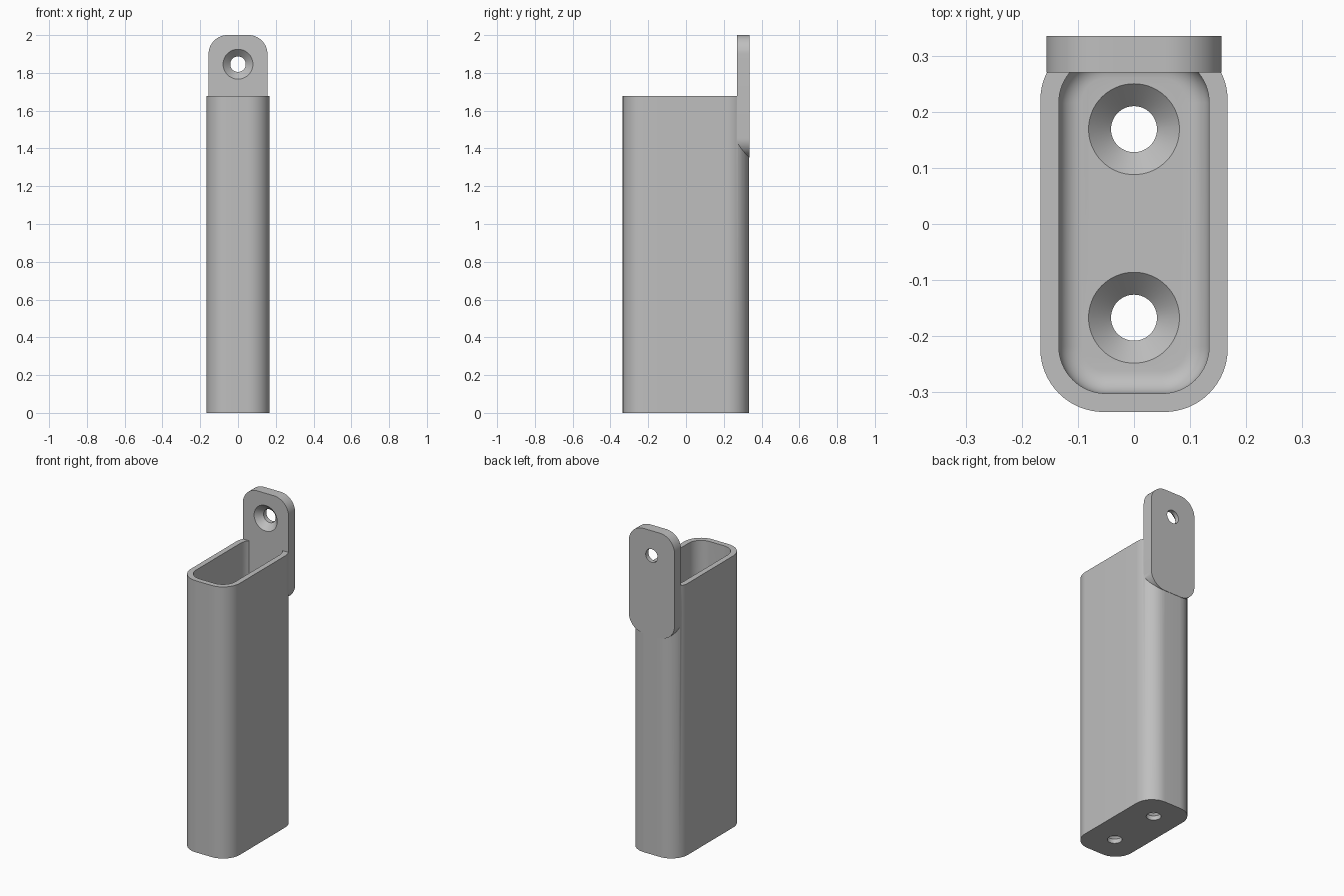
import bpy, bmesh
from math import cos, sin, pi
from mathutils import Matrix

if "Cube" in bpy.data.objects:
    bpy.data.objects.remove(bpy.data.objects["Cube"], do_unlink=True)

grey = bpy.data.materials.new("plain grey")
grey.use_nodes = True
grey.diffuse_color = (0.52, 0.52, 0.52, 1)
grey.node_tree.nodes["Principled BSDF"].inputs["Base Color"].default_value = grey.diffuse_color

STEPS = 16      # segments per rounded corner
WALL = 0.033
FLOOR = 0.067
BODY_Y = -0.001


def rounded(hx, hy, r, z):
    """Rounded rectangle loop at height z."""
    pts = []
    for q, (sx, sy) in enumerate(((1, 1), (-1, 1), (-1, -1), (1, -1))):
        for i in range(STEPS + 1):
            a = (q + i / STEPS) * pi / 2
            pts.append((sx * (hx - r) + r * cos(a), sy * (hy - r) + r * sin(a), z))
    return pts


def circle(r, z, n=64):
    return [(r * cos(2 * pi * i / n), r * sin(2 * pi * i / n), z) for i in range(n)]


def loft(name, loops, matrix):
    """Closed solid skinned through matching loops."""
    bm = bmesh.new()
    rings = [[bm.verts.new(p) for p in loop] for loop in loops]
    n = len(rings[0])
    for low, high in zip(rings, rings[1:]):
        for i in range(n):
            j = (i + 1) % n
            bm.faces.new((low[i], low[j], high[j], high[i]))
    bm.faces.new(rings[0][::-1])
    bm.faces.new(rings[-1])
    bm.transform(matrix)
    bmesh.ops.recalc_face_normals(bm, faces=bm.faces)
    mesh = bpy.data.meshes.new(name)
    bm.to_mesh(mesh)
    bm.free()
    mesh.materials.append(grey)
    obj = bpy.data.objects.new(name, mesh)
    bpy.context.collection.objects.link(obj)
    return obj


def combine(target, other, operation):
    mod = target.modifiers.new(operation.lower(), 'BOOLEAN')
    mod.operation = operation
    mod.solver = 'EXACT'
    mod.object = other
    bpy.ops.object.select_all(action='DESELECT')
    bpy.context.view_layer.objects.active = target
    target.select_set(True)
    bpy.ops.object.modifier_apply(modifier=mod.name)
    bpy.data.objects.remove(other, do_unlink=True)


def screw_hole(matrix):
    """Countersunk cutter, narrow end at the local origin."""
    return loft("screw_hole_cutter", [circle(0.041, -0.03), circle(0.041, 0.027),
                                      circle(0.081, FLOOR), circle(0.081, 0.09)], matrix)


# Tall holder body with rounded vertical corners
centre = Matrix.Translation((0, BODY_Y, 0))
body = loft("holder_body", [rounded(0.167, 0.334, 0.113, z) for z in (0, 1.677)], centre)

# Cavity with a fillet around the floor
fillet = 0.04
loops = []
for k in range(9):
    a = k / 8 * pi / 2
    inset = WALL + fillet * (1 - sin(a))
    loops.append(rounded(0.167 - inset, 0.334 - inset, 0.117 - inset,
                         FLOOR + fillet * (1 - cos(a))))
loops.append(rounded(0.167 - WALL, 0.334 - WALL, 0.117 - WALL, 1.8))
combine(body, loft("cavity_cutter", loops, centre), 'DIFFERENCE')

# Rounded mounting tab on the back
upright = Matrix.Rotation(pi / 2, 4, 'X')
tab = loft("mounting_tab", [rounded(0.156, 0.3235, 0.1, z) for z in (0, 0.065)],
           Matrix.Translation((0, 0.335, 1.6765)) @ upright)
combine(body, tab, 'UNION')

# Screw holes in the tab and the floor
combine(body, screw_hole(Matrix.Translation((0, 0.335, 1.846)) @ upright), 'DIFFERENCE')
for y in (-0.167, 0.169):
    combine(body, screw_hole(Matrix.Translation((0, y, 0))), 'DIFFERENCE')

bpy.ops.object.select_all(action='DESELECT')
body.select_set(True)
bpy.context.view_layer.objects.active = body
bpy.ops.object.shade_smooth_by_angle(angle=pi / 6)
